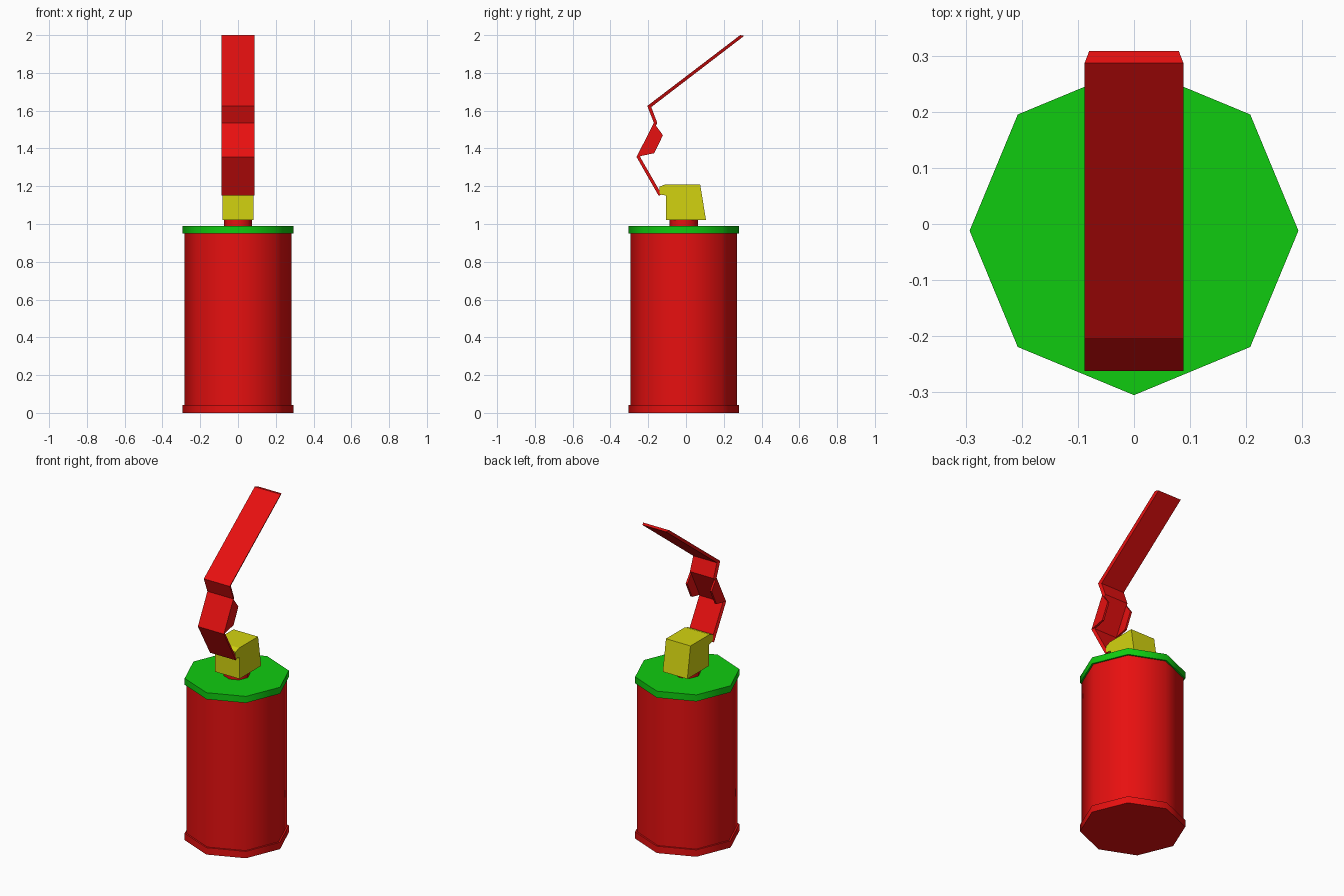
import bpy, bmesh
from math import radians
from mathutils import Matrix

if "Cube" in bpy.data.objects:
    bpy.data.objects.remove(bpy.data.objects["Cube"])

CY = -0.012  # canister axis offset in y


def material(name, color):
    m = bpy.data.materials.new(name)
    m.diffuse_color = (*color, 1)
    m.use_nodes = True
    m.node_tree.nodes["Principled BSDF"].inputs["Base Color"].default_value = m.diffuse_color
    return m


RED = material("red", (0.8, 0.005, 0.005))
GREEN = material("green", (0.005, 0.6, 0.005))
YELLOW = material("yellow", (0.65, 0.65, 0.005))


def finish(name, bm, mat):
    bmesh.ops.recalc_face_normals(bm, faces=bm.faces)
    me = bpy.data.meshes.new(name)
    bm.to_mesh(me)
    bm.free()
    me.materials.append(mat)
    ob = bpy.data.objects.new(name, me)
    bpy.context.collection.objects.link(ob)
    return ob


def octagon(name, r, z0, z1, mat):
    bm = bmesh.new()
    bmesh.ops.create_cone(bm, cap_ends=True, segments=8, radius1=r, radius2=r,
                          depth=z1 - z0,
                          matrix=Matrix.Translation((0, CY, (z0 + z1) / 2)))
    ob = finish(name, bm, mat)
    bpy.ops.object.select_all(action='DESELECT')
    bpy.context.view_layer.objects.active = ob
    ob.select_set(True)
    bpy.ops.object.shade_smooth_by_angle(angle=radians(60))


def plate(name, profile, x0, x1, mat):
    """Extrude a (y, z) profile from x0 to x1."""
    bm = bmesh.new()
    face = bm.faces.new([bm.verts.new((x0, y, z)) for y, z in profile])
    ext = bmesh.ops.extrude_face_region(bm, geom=[face], use_keep_orig=True)
    moved = [g for g in ext["geom"] if isinstance(g, bmesh.types.BMVert)]
    bmesh.ops.translate(bm, verts=moved, vec=(x1 - x0, 0, 0))
    return finish(name, bm, mat)


# Canister
octagon("bottom_rim", 0.293, 0.0, 0.042, RED)
octagon("canister_body", 0.283, 0.042, 0.95, RED)
octagon("lid", 0.293, 0.95, 0.99, GREEN)
octagon("neck", 0.075, 0.99, 1.022, RED)

# Fuse head with the lug that holds the lever
plate("fuse_head", [(-0.105, 1.02), (0.106, 1.02), (0.075, 1.21), (-0.107, 1.21),
                    (-0.141, 1.198), (-0.141, 1.158), (-0.105, 1.15)],
      -0.083, 0.083, YELLOW)

# Bent lever: wide outer skin, slightly narrower inner skin
outer = [(-0.145, 1.15), (-0.262, 1.355), (-0.17, 1.535), (-0.205, 1.625), (0.287, 2.0)]
inner = [(-0.128, 1.155), (-0.243, 1.355), (-0.152, 1.535), (-0.184, 1.619), (0.308, 1.996)]
bm = bmesh.new()
rings = []
for (yo, zo), (yi, zi) in zip(outer, inner):
    rings.append([bm.verts.new(c) for c in ((-0.088, yo, zo), (0.088, yo, zo),
                                            (0.08, yi, zi), (-0.08, yi, zi))])
for a, b in zip(rings, rings[1:]):
    for i in range(4):
        j = (i + 1) % 4
        bm.faces.new((a[i], a[j], b[j], b[i]))
bm.faces.new(rings[0])
bm.faces.new(rings[-1])
finish("lever", bm, RED)

# Side flanges on the middle part of the lever
flange = [(-0.262, 1.355), (-0.168, 1.375), (-0.122, 1.47), (-0.17, 1.535)]
for side, s in (("left", -1), ("right", 1)):
    plate("lever_flange_" + side, flange, s * 0.076, s * 0.088, RED)
